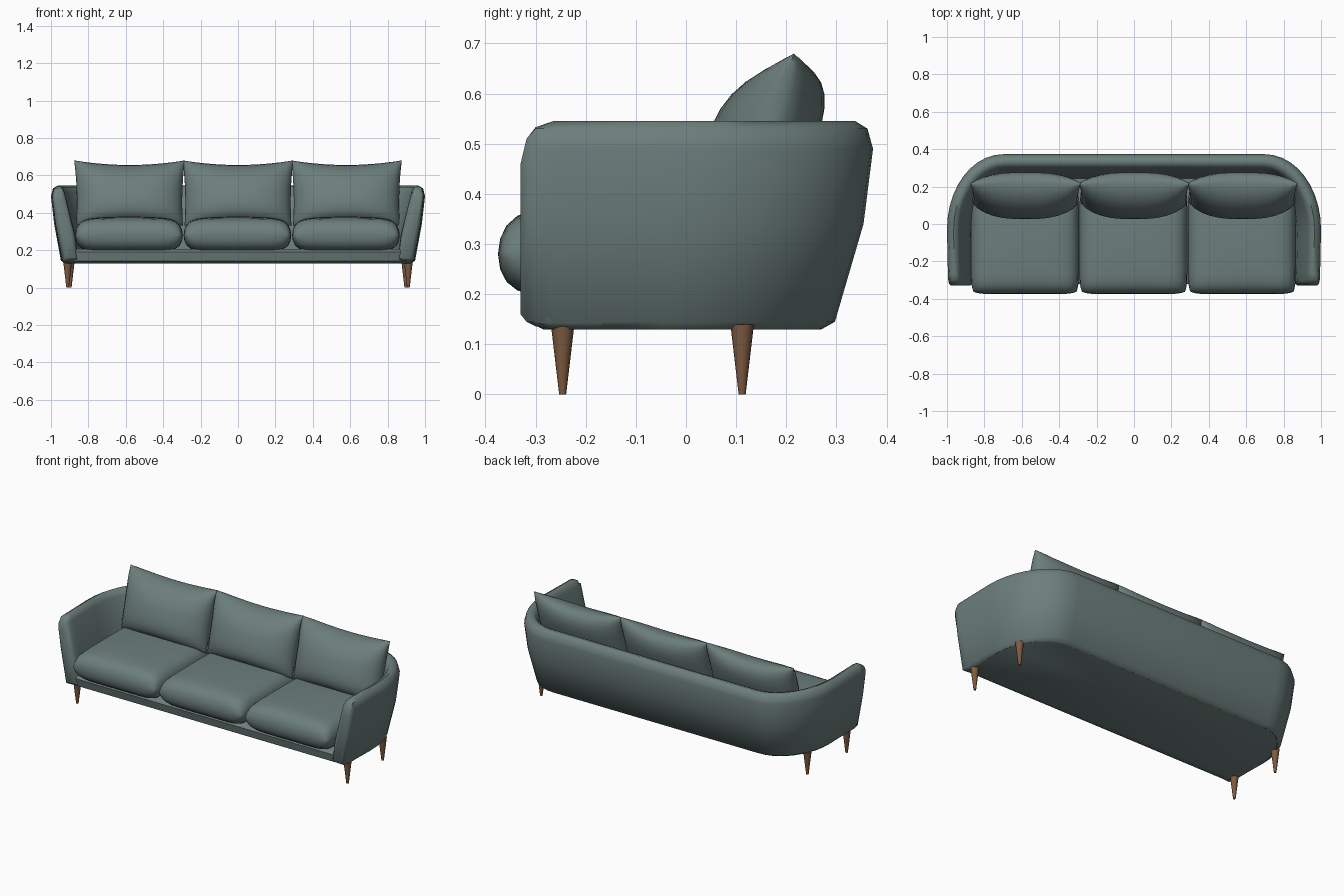
import bpy, bmesh, math

if "Cube" in bpy.data.objects:
    bpy.data.objects.remove(bpy.data.objects["Cube"])


def material(name, rgb):
    m = bpy.data.materials.new(name)
    m.diffuse_color = (*rgb, 1)
    m.use_nodes = True
    m.node_tree.nodes["Principled BSDF"].inputs["Base Color"].default_value = m.diffuse_color
    return m


FABRIC = material("grey green fabric", (0.15, 0.21, 0.20))
WOOD = material("brown wood", (0.21, 0.105, 0.052))


def finish(name, bm, mat, angle):
    bmesh.ops.remove_doubles(bm, verts=bm.verts, dist=1e-5)
    bmesh.ops.recalc_face_normals(bm, faces=bm.faces)
    me = bpy.data.meshes.new(name)
    bm.to_mesh(me)
    bm.free()
    me.materials.append(mat)
    for p in me.polygons:
        p.use_smooth = True
    me.set_sharp_from_angle(angle=math.radians(angle))
    ob = bpy.data.objects.new(name, me)
    bpy.context.collection.objects.link(ob)
    return ob


def bridge(bm, rings, closed):
    """Quads between successive rings of vertices."""
    for a, b in zip(rings, rings[1:]):
        n = len(a)
        for i in range(n if closed else n - 1):
            j = (i + 1) % n
            bm.faces.new((a[i], a[j], b[j], b[i]))


def corner_arc(hx, by, steps=10):
    """Rear right corner in plan, from the side round to the back."""
    rx = 0.3 - (1 - hx) * 0.8
    ry = 0.40 - (0.372 - by) * 0.8
    arc = [(k * math.pi / 2 / steps) for k in range(steps + 1)]
    return [(hx - rx + rx * math.cos(a), by - ry + ry * math.sin(a)) for a in arc]


# Wraparound shell: cross-section layers (half width, back y, z), outside to inside
LAYERS = [(0.93, 0.27, 0.13), (0.947, 0.297, 0.145), (0.983, 0.354, 0.34),
          (1.0, 0.373, 0.49), (0.99, 0.362, 0.53), (0.965, 0.338, 0.545),
          (0.945, 0.312, 0.537), (0.932, 0.297, 0.51), (0.875, 0.25, 0.28),
          (0.86, 0.24, 0.15)]
# Rounded arm ends: (y, lowest z, highest z, width factor)
ENDS = [(-0.33, 0.16, 0.46, 0.55), (-0.318, 0.145, 0.51, 0.85),
        (-0.30, 0.136, 0.533, 0.95), (-0.265, 0.13, 0.545, 1.0)]


def shell_path(hx, by, z):
    right = []
    for y, lo, hi, s in ENDS:
        zz = min(max(z, lo), hi)
        mid = 0.9 + 0.18 * (z - 0.14)
        right.append((mid + (hx - mid) * s - 0.005, y, zz))
    right += [(x, y, z) for x, y in corner_arc(hx, by)]
    return right + [(-x, y, zz) for x, y, zz in reversed(right)]


bm = bmesh.new()
paths = [[bm.verts.new(p) for p in shell_path(*l)] for l in LAYERS]
stations = [list(s) for s in zip(*paths)]
bridge(bm, stations, True)
bm.faces.new(stations[0])
bm.faces.new(stations[-1])
finish("back_and_arms", bm, FABRIC, 50)

# Base under the cushions, following the same plan
bm = bmesh.new()
rings = []
for hx, by, z, yf in [(0.927, 0.267, 0.13, -0.285), (0.942, 0.292, 0.143, -0.312),
                      (0.945, 0.296, 0.19, -0.322), (0.935, 0.286, 0.205, -0.31)]:
    half = [(hx - 0.035, yf), (hx - 0.01, yf + 0.01), (hx, yf + 0.035)] + corner_arc(hx, by)
    ring = half + [(-x, y) for x, y in reversed(half)]
    rings.append([bm.verts.new((x, y, z)) for x, y in ring])
bridge(bm, rings, True)
bm.faces.new(rings[0])
bm.faces.new(rings[-1])
finish("base", bm, FABRIC, 50)


def cushion(name, n, place):
    """Two-sided padded grid; place(u, v, side) gives each point."""
    bm = bmesh.new()
    ts = [math.sin(math.pi / 2 * (2 * i / n - 1)) for i in range(n + 1)]
    for side in (1, -1):
        rows = [[bm.verts.new(place(u, v, side)) for u in ts] for v in ts]
        bridge(bm, rows, False)
    return finish(name, bm, FABRIC, 60)


def puff(u, v, p):
    return math.sqrt(max(0, (1 - abs(u) ** p) * (1 - abs(v) ** p)))


for i, cx in enumerate((-0.583, -0.003, 0.577)):
    # Seat cushion: boxy with a slightly crowned top
    def seat(u, v, s):
        t = puff(u, v, 9)
        crown = 0.015 * (1 - u * u) * (1 - v * v) if s > 0 else 0
        return (cx + 0.288 * u * (1 - 0.045 * abs(v) ** 10),
                -0.0875 + 0.2875 * v * (1 - 0.045 * abs(u) ** 10),
                0.28 + s * 0.085 * t + crown)

    # Back cushion: leaning pillow with pointed corners and dipped edges
    def back(u, v, s):
        t = puff(u, v, 2.6)
        half = 0.296 - 0.01 * (1 - v) / 2
        return (cx + 0.003 + half * u * (1 - 0.03 * (1 - v * v)),
                0.165 + 0.05 * v - s * (0.125 if s > 0 else 0.095) * t,
                0.505 + 0.175 * v * (1 - 0.14 * (1 - u * u)))

    cushion(f"seat_cushion_{i + 1}", 18, seat)
    cushion(f"back_cushion_{i + 1}", 14, back)

# Tapered wooden legs
for label, x, y in (("front", 0.911, -0.246), ("rear", 0.897, 0.112)):
    for side, sx in (("right", 1), ("left", -1)):
        bm = bmesh.new()
        bmesh.ops.create_cone(bm, cap_ends=True, segments=16, radius1=0.007,
                              radius2=0.0235, depth=0.14)
        bmesh.ops.translate(bm, verts=bm.verts, vec=(sx * x, y, 0.07))
        finish(f"{label}_{side}_leg", bm, WOOD, 40)
